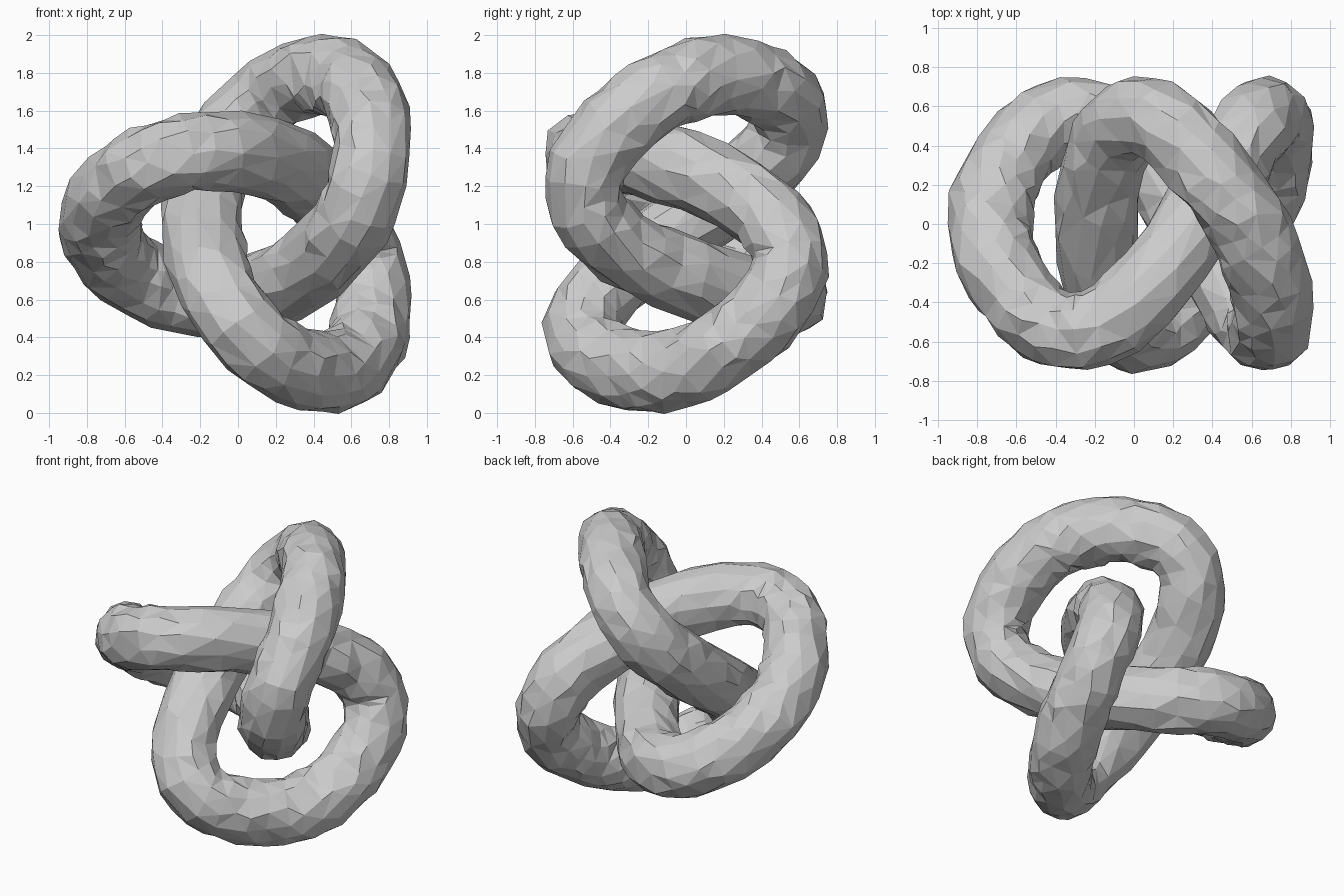
import bpy, bmesh, math, random
from mathutils import Vector, noise

random.seed(4)
if "Cube" in bpy.data.objects:
    bpy.data.objects.remove(bpy.data.objects["Cube"], do_unlink=True)

SCALE, DEPTH, TUBE, OFFSET = 0.291, 0.525, 0.207, 0.138
ROUNDING, SPREAD, WIDEN = 0.16, 0.06, 0.05
RINGS, SIDES = 108, 12


def knot(t):
    """Centre line of a trefoil knot facing the front, with round loops."""
    across = math.cos(t) - 2 * math.cos(2 * t) - SPREAD * (math.cos(4 * t) + math.cos(5 * t))
    height = math.sin(t) + 2 * math.sin(2 * t) - SPREAD * (math.sin(4 * t) - math.sin(5 * t))
    depth = math.sin(3 * t) + ROUNDING * math.sin(6 * t)
    return Vector((OFFSET + SCALE * across, DEPTH * depth, 1 + SCALE * height))


# Stone grey material
grey = bpy.data.materials.new("stone grey")
grey.use_nodes = True
colour = (0.6, 0.6, 0.6, 1)
grey.diffuse_color = colour
grey.node_tree.nodes["Principled BSDF"].inputs["Base Color"].default_value = colour

# Closed tube swept along the knot, with a rough, hand-hewn surface
bm = bmesh.new()
rings = []
for i in range(RINGS):
    t = math.tau * i / RINGS
    centre = knot(t)
    tangent = (knot(t + 0.01) - knot(t - 0.01)).normalized()
    side = tangent.cross(Vector((0, 1, 0))).normalized()
    up = side.cross(tangent)
    ring = []
    for j in range(SIDES):
        a = math.tau * (j + random.uniform(-0.2, 0.2)) / SIDES
        out = side * math.cos(a) + up * math.sin(a)
        bump = 0.018 * noise.noise((centre + out * TUBE) * 7)
        oval = 1 + WIDEN * (math.cos(a) * math.cos(3 * t)) ** 2
        radius = TUBE * oval + bump + random.uniform(-0.009, 0.009)
        slide = tangent * random.uniform(-0.015, 0.015)
        ring.append(bm.verts.new(centre + out * radius + slide))
    rings.append(ring)
for i in range(RINGS):
    a, b = rings[i], rings[(i + 1) % RINGS]
    for j in range(SIDES):
        k = (j + 1) % SIDES
        bm.faces.new((a[j], a[k], b[k], b[j]))
bmesh.ops.recalc_face_normals(bm, faces=bm.faces)
bmesh.ops.triangulate(bm, faces=bm.faces)

mesh = bpy.data.meshes.new("knot_tube")
bm.to_mesh(mesh)
bm.free()
mesh.materials.append(grey)
tube = bpy.data.objects.new("knot_tube", mesh)
bpy.context.collection.objects.link(tube)

# Irregular low-poly facets
facets = tube.modifiers.new("facets", 'DECIMATE')
facets.ratio = 0.7
